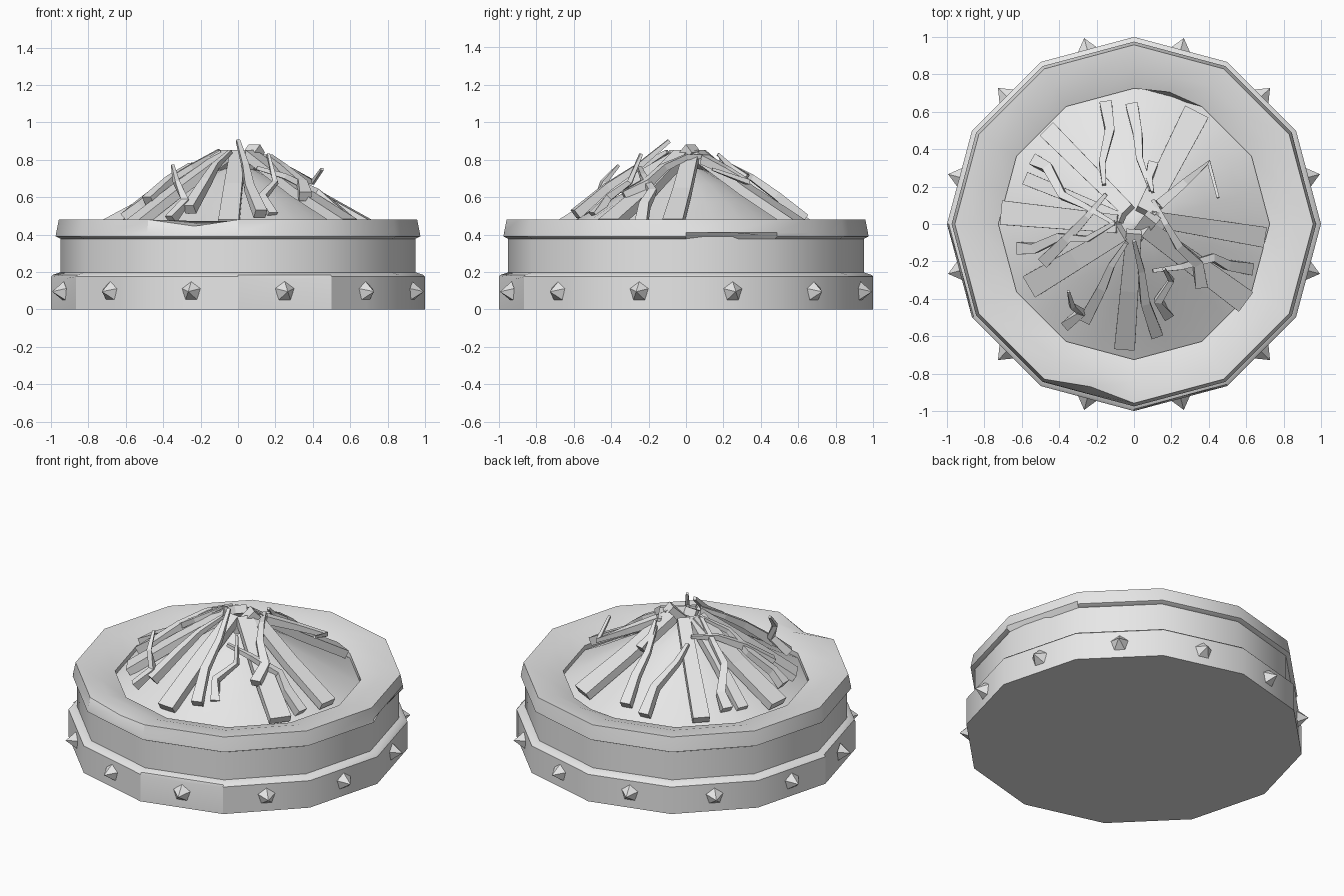
import bpy, bmesh, math
from mathutils import Vector, Matrix

cube = bpy.data.objects.get("Cube")
if cube:
    bpy.data.objects.remove(cube)

grey = bpy.data.materials.new("light grey")
grey.use_nodes = True
grey.diffuse_color = (0.8, 0.8, 0.8, 1)
grey.node_tree.nodes["Principled BSDF"].inputs["Base Color"].default_value = (0.8, 0.8, 0.8, 1)

SIDES = 12


def finish(name, bm, smooth=True):
    bmesh.ops.recalc_face_normals(bm, faces=bm.faces)
    mesh = bpy.data.meshes.new(name)
    bm.to_mesh(mesh)
    bm.free()
    mesh.materials.append(grey)
    ob = bpy.data.objects.new(name, mesh)
    bpy.context.collection.objects.link(ob)
    if smooth:
        bpy.ops.object.select_all(action='DESELECT')
        ob.select_set(True)
        bpy.context.view_layer.objects.active = ob
        bpy.ops.object.shade_smooth_by_angle(angle=math.radians(30))
    return ob


def lathe(name, profile, chips=(), closed=False, cap=False):
    """Twelve-sided ring; each side has a midpoint that a chip (ring, index, dr, dz) can move."""
    bm = bmesh.new()
    rings = []
    count = 2 * SIDES
    for i, (r, z) in enumerate(profile):
        ring = []
        for k in range(count):
            a = math.pi * k / SIDES
            rr, zz = (r * math.cos(math.pi / SIDES) if k % 2 else r), z
            for ci, ck, dr, dz in chips:
                if (ci, ck) == (i, k):
                    rr, zz = rr + dr, zz + dz
            ring.append(bm.verts.new((rr * math.cos(a), rr * math.sin(a), zz)))
        rings.append(ring)
    pairs = list(zip(rings, rings[1:]))
    if closed:
        pairs.append((rings[-1], rings[0]))
    for lo, hi in pairs:
        for k in range(count):
            n = (k + 1) % count
            bm.faces.new((lo[k], lo[n], hi[n], hi[k]))
    if cap:
        bm.faces.new(rings[0])
        bm.faces.new(rings[-1])
    return finish(name, bm)


def surface(r):
    """Height of the wood pile at a given radius."""
    return 0.87 - 0.38 * r - 0.42 * r * r


def stick(name, pts, w0, w1, h0, h1, lift=0.0):
    """Four-sided bar through the points, tapering from foot to tip."""
    path = [Vector(p if len(p) == 3 else (p[0], p[1], surface(math.hypot(*p)) + lift)) for p in pts]
    bm = bmesh.new()
    last = len(path) - 1
    rings = []
    for i, p in enumerate(path):
        d = (path[min(i + 1, last)] - path[max(i - 1, 0)]).normalized()
        side = d.cross(Vector((0, 0, 1))).normalized()
        up = side.cross(d)
        t = i / last
        w, h = (w0 + (w1 - w0) * t) / 2, (h0 + (h1 - h0) * t) / 2
        rings.append([bm.verts.new(p + side * w * a + up * h * b)
                      for a, b in ((-1, -1), (1, -1), (1, 1), (-1, 1))])
    for lo, hi in zip(rings, rings[1:]):
        for k in range(4):
            n = (k + 1) % 4
            bm.faces.new((lo[k], lo[n], hi[n], hi[k]))
    bm.faces.new(rings[0])
    bm.faces.new(rings[-1])
    return finish(name, bm, smooth=False)


# Stone basin: studded foot band, wall and chipped rim
lathe("base_band", [(1, 0), (1, 0.175), (0.99, 0.185), (0.945, 0.2)],
      chips=[(1, 19, -0.01, -0.015), (1, 13, -0.01, -0.01)], cap=True)
lathe("basin_wall", [(0.95, 0.19), (0.95, 0.39)])
lathe("rim", [(0.945, 0.375), (0.975, 0.39), (0.972, 0.41), (0.958, 0.48),
              (0.845, 0.472), (0.725, 0.435), (0.725, 0.37)],
      chips=[(3, 17, -0.025, -0.035), (5, 5, 0.03, 0), (1, 1, -0.02, 0.02)], closed=True)

# Ash mound inside the basin
lathe("ash_mound", [(0.735, 0.4), (0.6, 0.47), (0.42, 0.575), (0.25, 0.67), (0.1, 0.745), (0.01, 0.77)],
      cap=True)

# Metal studs, one in the middle of each side
for k in range(SIDES):
    a = math.radians(15 + 30 * k)
    out = Vector((math.cos(a), math.sin(a), 0))
    bm = bmesh.new()
    bmesh.ops.create_cone(bm, cap_ends=True, segments=5, radius1=0.055, radius2=0, depth=0.065)
    turn = out.to_track_quat('Z', 'Y').to_matrix().to_4x4()
    bm.transform(Matrix.Translation(out * 0.9965 + Vector((0, 0, 0.095))) @ turn)
    finish(f"stud_{k + 1}", bm, smooth=False)

# Split planks leaning to the centre: foot x, foot y, tip x, tip y, width
planks = [
    (0.69, -0.07, 0.08, 0.03, 0.11), (0.59, -0.41, 0.06, -0.02, 0.13),
    (-0.05, -0.66, 0.0, -0.04, 0.11), (-0.55, -0.33, -0.06, -0.04, 0.13),
    (-0.7, 0.06, -0.08, 0.0, 0.13), (-0.57, 0.24, -0.06, 0.03, 0.07),
    (-0.46, 0.5, -0.03, 0.07, 0.1), (0.33, 0.59, 0.06, 0.06, 0.14),
]
for i, (x0, y0, x1, y1, w) in enumerate(planks):
    stick(f"plank_{i + 1}", [(x0, y0, 0.46), ((x0 + x1) * 0.5, (y0 + y1) * 0.5), (x1, y1, 0.83)],
          w, w * 0.75, 0.05, 0.05, lift=-0.03)

# Crooked branches lying over the planks
branches = [
    [(0.12, -0.59), (0.06, -0.42), (0.04, -0.25), (0.0, -0.09, 0.9)],
    [(-0.26, -0.51), (-0.17, -0.34), (-0.12, -0.22), (-0.04, -0.1)],
    [(-0.61, -0.13), (-0.53, -0.13), (-0.4, -0.07), (-0.25, -0.08), (-0.1, 0.01)],
    [(-0.48, -0.2), (-0.36, -0.08), (-0.25, 0.04), (-0.15, 0.16)],
    [(-0.53, 0.34), (-0.46, 0.3), (-0.38, 0.15), (-0.27, 0.1), (-0.1, 0.0)],
    [(-0.15, 0.64), (-0.13, 0.5), (-0.17, 0.33), (-0.16, 0.21)],
    [(-0.01, 0.63), (0.02, 0.48), (0.03, 0.35), (0.09, 0.18)],
    [(0.62, -0.24), (0.5, -0.22), (0.42, -0.18), (0.25, -0.23), (0.1, -0.25)],
    [(0.36, -0.33), (0.34, -0.21), (0.24, -0.12), (0.17, 0.0), (0.1, 0.13)],
]
for i, pts in enumerate(branches):
    stick(f"branch_{i + 1}", pts, 0.065, 0.02, 0.055, 0.02, lift=0.02)

# Thin twigs whose tips stand free
twigs = [
    [(-0.36, -0.54, 0.48), (-0.28, -0.47, 0.58), (-0.33, -0.44, 0.68), (-0.35, -0.36, 0.77)],
    [(0.18, -0.49, 0.5), (0.13, -0.41, 0.6), (0.2, -0.3, 0.68), (0.16, -0.24, 0.83)],
    [(0.13, 0.1, 0.8), (0.27, 0.22, 0.74), (0.4, 0.33, 0.68), (0.45, 0.14, 0.75)],
    [(0.1, 0.32, 0.7), (0.08, 0.24, 0.76), (0.1, 0.17, 0.83)],
]
for i, pts in enumerate(twigs):
    stick(f"twig_{i + 1}", pts, 0.055, 0.015, 0.05, 0.015)

# Short log propped at the peak
stick("peak_log", [(0.02, -0.06, 0.74), (0.1, 0.04, 0.86)], 0.07, 0.08, 0.06, 0.06)
